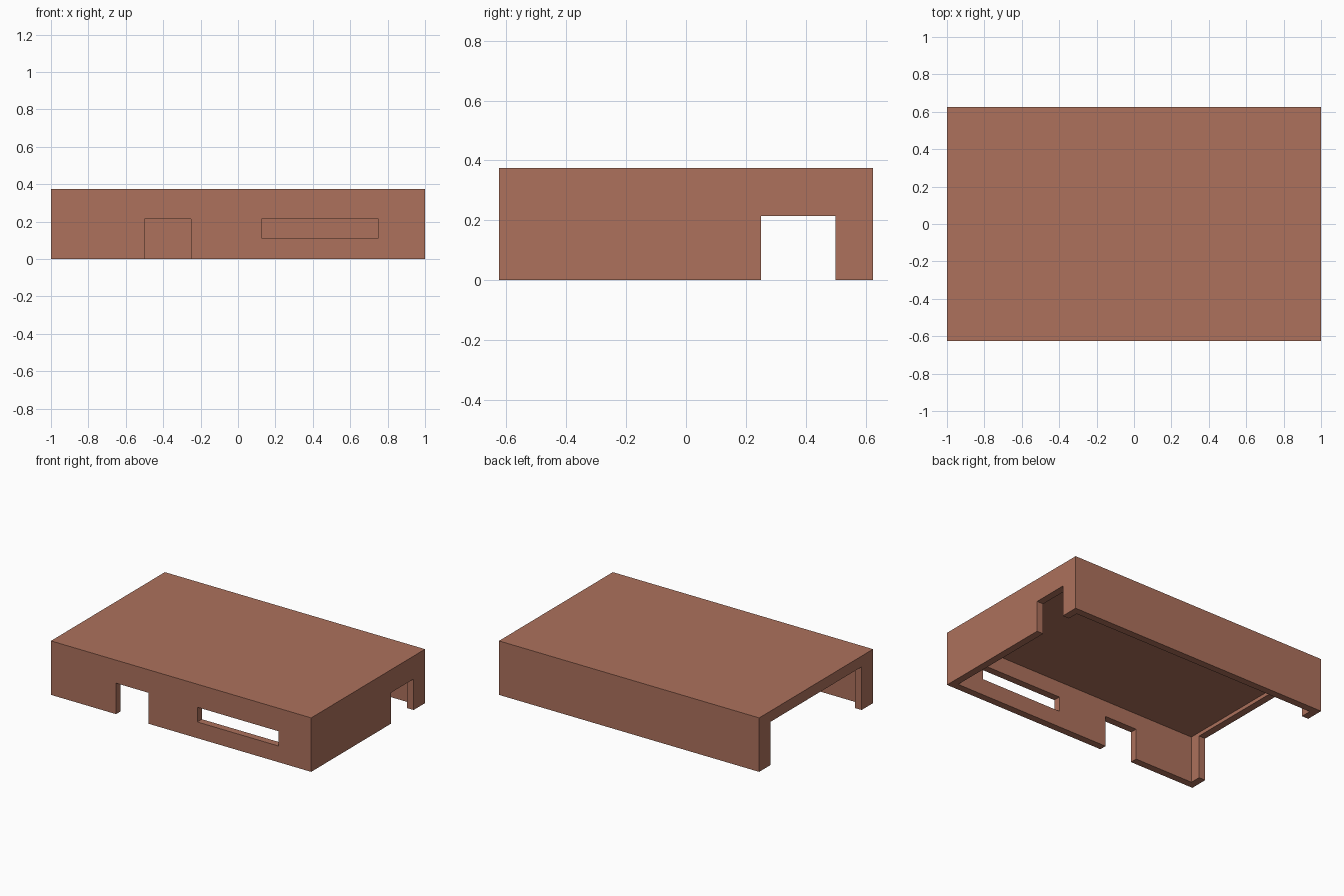
import bpy

default = bpy.data.objects.get("Cube")
if default:
    bpy.data.objects.remove(default, do_unlink=True)

L, W, H, T = 2.0, 1.25, 0.375, 0.05   # length, width, height, wall thickness
PORT = 0.215                          # top of the connector openings
LOW = -0.1                            # cutters start below the open underside

clay = bpy.data.materials.new("terracotta")
clay.use_nodes = True
colour = (0.418, 0.165, 0.107, 1)
clay.diffuse_color = colour
clay.node_tree.nodes["Principled BSDF"].inputs["Base Color"].default_value = colour


def box(name, x, y, z):
    """Box spanning the given (low, high) ranges."""
    verts = [(a, b, c) for c in z for a, b in
             ((x[0], y[0]), (x[1], y[0]), (x[1], y[1]), (x[0], y[1]))]
    sides = [(i, (i + 1) % 4, (i + 1) % 4 + 4, i + 4) for i in range(4)]
    mesh = bpy.data.meshes.new(name)
    mesh.from_pydata(verts, [], [(3, 2, 1, 0), (4, 5, 6, 7)] + sides)
    mesh.materials.append(clay)
    obj = bpy.data.objects.new(name, mesh)
    bpy.context.collection.objects.link(obj)
    return obj


# Outer block of the case lid
case = box("case_lid", (-L / 2, L / 2), (-W / 2, W / 2), (0, H))

# Hollow inside, then the openings through the walls
front = (-W / 2 - T, -W / 2 + 2 * T)
cutters = [
    box("cavity", (-L / 2 + T, L / 2 - T), (-W / 2 + T, W / 2 - T), (LOW, H - T)),
    box("front_notch", (-0.5, -0.25), front, (LOW, PORT)),
    box("front_slot", (0.125, 0.75), front, (0.1125, PORT)),
    box("right_end_notch", (L / 2 - 2 * T, L / 2 + T), (0.25, 0.5), (LOW, PORT)),
    box("left_end_opening", (-L / 2 - T, -L / 2 + 2 * T), (-0.5, 0.5), (LOW, 0.3)),
]

bpy.context.view_layer.objects.active = case
for cutter in cutters:
    cutter.hide_render = True
    mod = case.modifiers.new(cutter.name, "BOOLEAN")
    mod.operation = "DIFFERENCE"
    mod.solver = "EXACT"
    mod.object = cutter
    bpy.ops.object.modifier_apply(modifier=mod.name)
    bpy.data.objects.remove(cutter, do_unlink=True)
